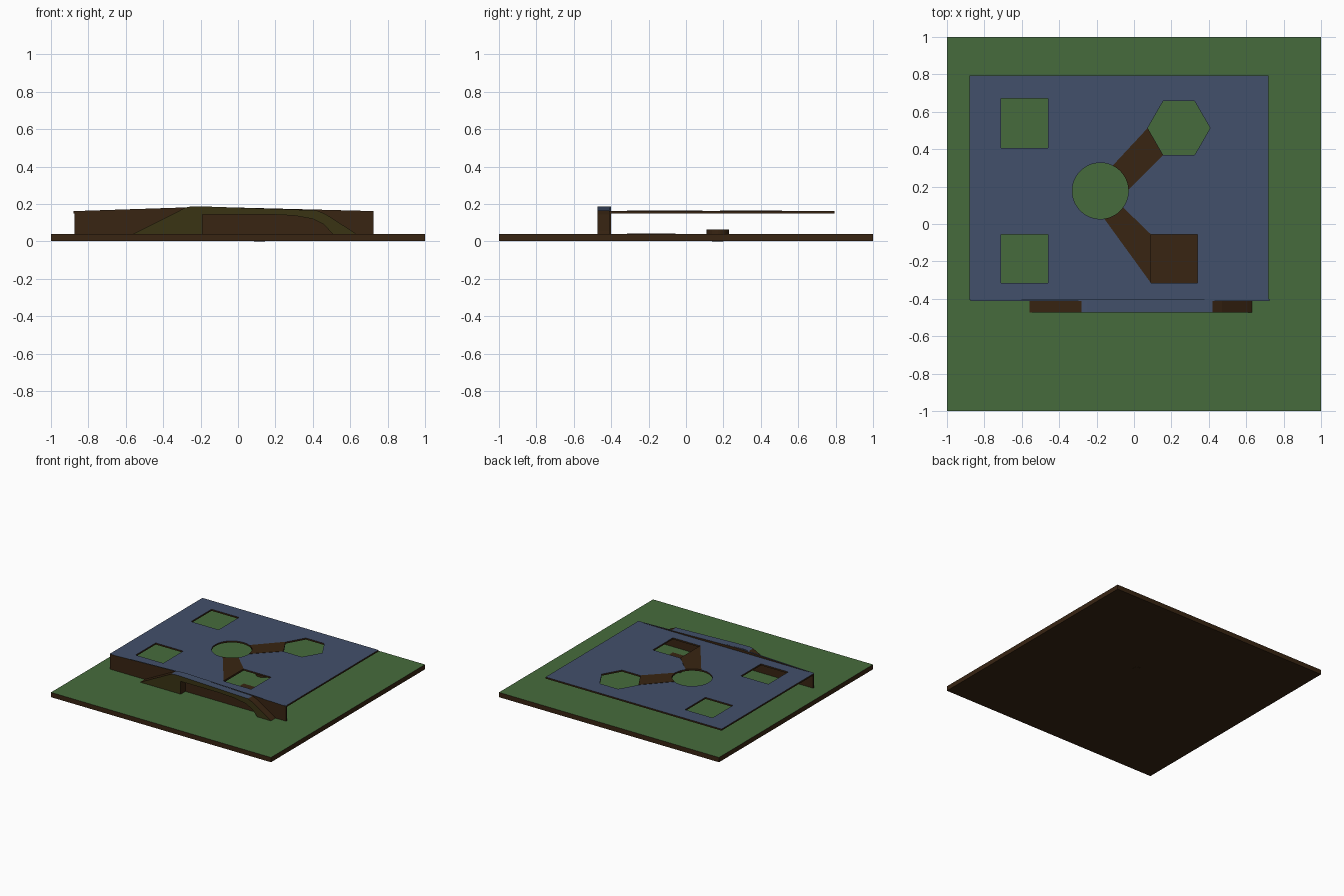
import bpy, bmesh, math
from mathutils import Matrix

if "Cube" in bpy.data.objects:
    bpy.data.objects.remove(bpy.data.objects["Cube"])


def material(name, rgb):
    m = bpy.data.materials.new(name)
    m.diffuse_color = (*rgb, 1)
    m.use_nodes = True
    m.node_tree.nodes["Principled BSDF"].inputs["Base Color"].default_value = m.diffuse_color
    return m


GREEN = material("grass green", (0.062, 0.148, 0.045))
BLUE = material("slate blue", (0.055, 0.080, 0.145))
BROWN = material("dark brown", (0.040, 0.018, 0.006))
OLIVE = material("dark olive", (0.042, 0.033, 0.007))


def slab(name, loops, lo, hi, mats, rule=None, upright=False):
    """Extrude filled outlines (later loops are holes) from lo to hi.
    Upright slabs are drawn in x, z and extruded along y."""
    cu = bpy.data.curves.new(name + "_outline", 'CURVE')
    cu.dimensions, cu.fill_mode, cu.extrude = '2D', 'BOTH', (hi - lo) / 2
    for pts in loops:
        sp = cu.splines.new('POLY')
        sp.points.add(len(pts) - 1)
        for p, (x, y) in zip(sp.points, pts):
            p.co = (x, y, 0, 1)
        sp.use_cyclic_u = True
    tmp = bpy.data.objects.new(name + "_outline", cu)
    bpy.context.scene.collection.objects.link(tmp)
    dg = bpy.context.evaluated_depsgraph_get()
    me = bpy.data.meshes.new_from_object(tmp.evaluated_get(dg))
    bpy.data.objects.remove(tmp)
    mid = (lo + hi) / 2
    if upright:
        mat = Matrix.Translation((0, mid, 0)) @ Matrix.Rotation(math.pi / 2, 4, 'X')
    else:
        mat = Matrix.Translation((0, 0, mid))
    me.transform(mat)
    bm = bmesh.new()
    bm.from_mesh(me)
    bmesh.ops.remove_doubles(bm, verts=bm.verts, dist=1e-5)
    bmesh.ops.recalc_face_normals(bm, faces=bm.faces)
    bm.normal_update()
    for f in bm.faces:
        f.smooth = False
        f.material_index = rule(f.normal) if rule else 0
    bm.to_mesh(me)
    bm.free()
    me.materials.clear()
    for m in mats:
        me.materials.append(m)
    # material slots reset indices on some versions, so apply the rule again
    for p in me.polygons:
        p.material_index = rule(p.normal) if rule else 0
    ob = bpy.data.objects.new(name, me)
    bpy.context.scene.collection.objects.link(ob)
    return ob


def rect(x0, y0, x1, y1):
    return [(x0, y0), (x1, y0), (x1, y1), (x0, y1)]


def arc(cx, cy, r, a0, a1, n):
    return [(cx + r * math.cos(math.radians(a0 + (a1 - a0) * i / n)),
             cy + r * math.sin(math.radians(a0 + (a1 - a0) * i / n)))
            for i in range(n + 1)]


def ring(cx, cy, r, n):
    return arc(cx, cy, r, 0, 360, n)[:-1]


def top_first(n):
    return 0 if n.z > 0.95 else 1


# Ground plate: green top, brown sides and underside
slab("ground_plate", [rect(-1, -1, 1, 1)], 0.001, 0.04, [GREEN, BROWN], top_first)

# Roof deck with square, round and hexagonal openings
slab("roof_deck", [rect(-0.88, -0.405, 0.72, 0.795),
                   rect(-0.71, 0.405, -0.46, 0.67),
                   rect(-0.71, -0.315, -0.46, -0.055),
                   rect(0.09, -0.315, 0.34, -0.055),
                   ring(-0.18, 0.177, 0.15, 48),
                   ring(0.24, 0.513, 0.167, 6)],
     0.15, 0.163, [BLUE, BROWN], top_first)

# Brown paths linking the openings
slab("path_to_hexagon", [arc(-0.18, 0.177, 0.15, 64, 2, 8)
                         + [(0.155, 0.368), (0.073, 0.513), (0.085, 0.507)][:2]],
     0.162, 0.165, [BROWN])
slab("path_to_square", [arc(-0.18, 0.177, 0.15, -82, -36, 8)
                        + [(0.09, -0.055), (0.09, -0.315)]],
     0.162, 0.165, [BROWN])

# Brown floor patch beneath the front right opening
slab("floor_patch", [rect(0.09, -0.315, 0.34, -0.055)], 0.039, 0.043, [BROWN])

# Peg passing up through the ground plate
slab("peg", [ring(0.115, 0.17, 0.06, 24)], 0.04, 0.063, [BROWN])
slab("peg_base", [ring(0.115, 0.17, 0.03, 24)], 0.0, 0.04, [BROWN])

# Front wall with a shallow gabled blue top
slab("front_wall", [[(-0.875, 0.04), (0.725, 0.04), (0.725, 0.162),
                     (-0.2, 0.186), (-0.27, 0.182), (-0.875, 0.162)]],
     -0.412, -0.402, [BLUE, BROWN], top_first, True)

# Raised porch with an arched opening: blue top, olive front, brown ends
slab("front_arch", [[(-0.56, 0.04), (-0.28, 0.181), (-0.25, 0.187), (-0.19, 0.187),
                     (0.42, 0.166), (0.47, 0.145), (0.61, 0.055), (0.63, 0.04),
                     (0.505, 0.04), (0.46, 0.09), (0.40, 0.12), (0.30, 0.138),
                     (0.15, 0.145), (-0.19, 0.145), (-0.19, 0.04)]],
     -0.472, -0.411, [BLUE, BROWN, OLIVE],
     lambda n: 0 if n.z > 0.95 else 2 if n.y < -0.5 else 1, True)
